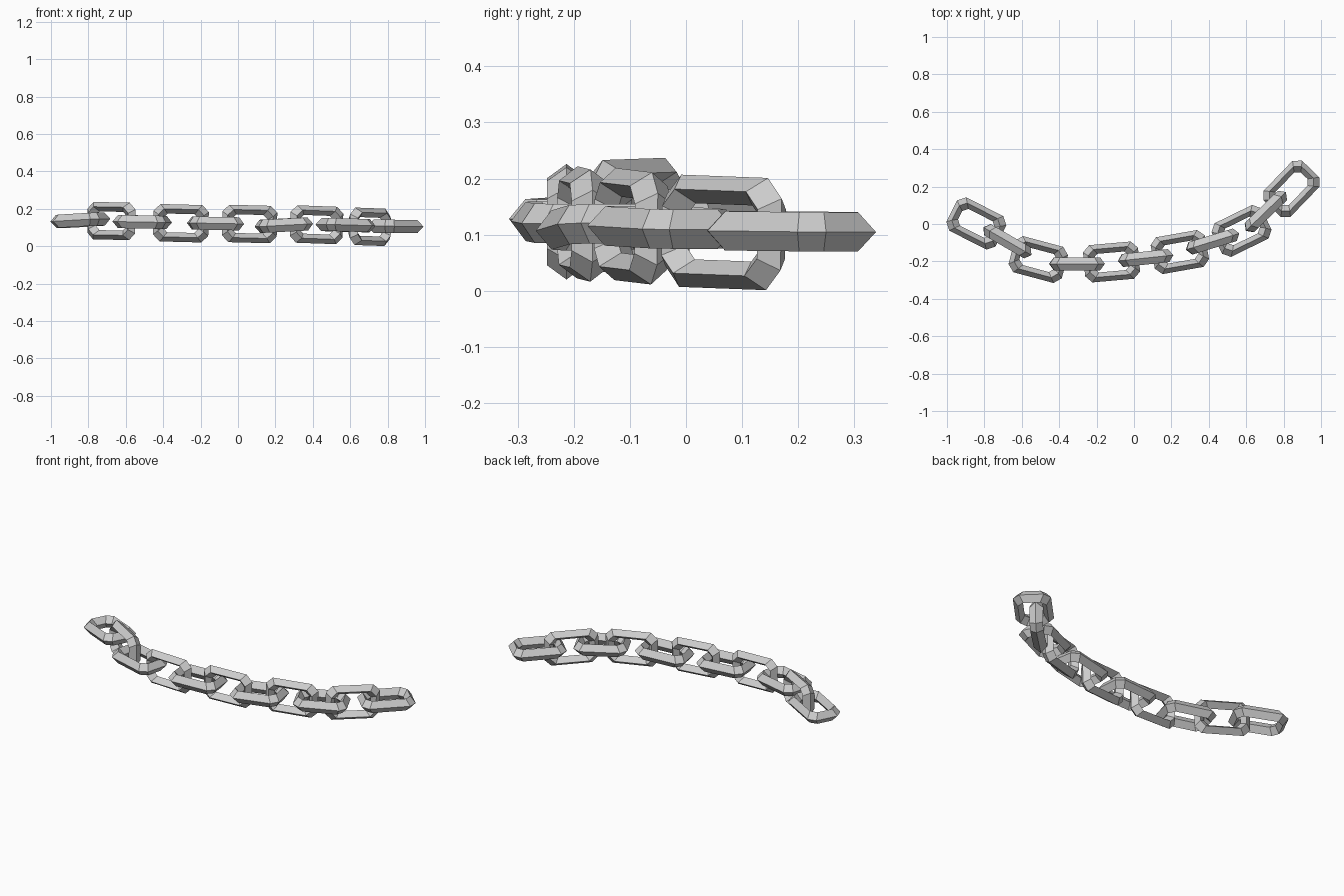
import bpy, bmesh
from math import radians
from mathutils import Euler

if "Cube" in bpy.data.objects:
    bpy.data.objects.remove(bpy.data.objects["Cube"])

LENGTH, WIDTH = 0.295, 0.2   # outer size of one link
BAR, THICK = 0.05, 0.07      # bar size across and through the link plane


def octagon(inset, cut, z):
    """Rectangle with cut corners, inset from the outer link outline."""
    a, b = LENGTH / 2 - inset, WIDTH / 2 - inset
    return [(a, b - cut, z), (a - cut, b, z), (cut - a, b, z), (-a, b - cut, z),
            (-a, cut - b, z), (cut - a, -b, z), (a - cut, -b, z), (a, cut - b, z)]


def make_link_mesh():
    """Eight-cornered ring swept with a diamond cross-section."""
    bm = bmesh.new()
    loops = [octagon(0, 0.036, 0), octagon(BAR / 2, 0.031, THICK / 2),
             octagon(BAR, 0.025, 0), octagon(BAR / 2, 0.031, -THICK / 2)]
    rings = [[bm.verts.new(p) for p in loop] for loop in loops]
    for k in range(4):
        r, s = rings[k], rings[(k + 1) % 4]
        for i in range(8):
            j = (i + 1) % 8
            bm.faces.new((r[i], r[j], s[j], s[i]))
    bmesh.ops.recalc_face_normals(bm, faces=bm.faces)
    mesh = bpy.data.meshes.new("chain_link")
    bm.to_mesh(mesh)
    bm.free()
    return mesh


# Link centre x, y, z, then heading and upward pitch in degrees
links = [
    (-0.843, 0.003, 0.139, -27, 3),
    (-0.677, -0.092, 0.135, -30, -1),
    (-0.512, -0.190, 0.130, -15, -1),
    (-0.305, -0.213, 0.123, 0, -1.5),
    (-0.120, -0.203, 0.122, 5, -1),
    (0.062, -0.182, 0.119, 6, -1.5),
    (0.245, -0.150, 0.113, 10, 3),
    (0.420, -0.094, 0.115, 17, -2),
    (0.575, -0.037, 0.113, 26, -1.5),
    (0.705, 0.067, 0.104, 44, -1.5),
    (0.842, 0.188, 0.106, 46, -0.5),
]

# Alternate flat and upright links along the curved chain
mesh = make_link_mesh()
for n, (x, y, z, yaw, pitch) in enumerate(links):
    flat = n % 2 == 0
    link = bpy.data.objects.new(f"{'flat' if flat else 'upright'}_link_{n + 1}", mesh)
    link.location = (x, y, z)
    link.rotation_euler = Euler((0 if flat else radians(90), radians(-pitch), radians(yaw)))
    bpy.context.collection.objects.link(link)
